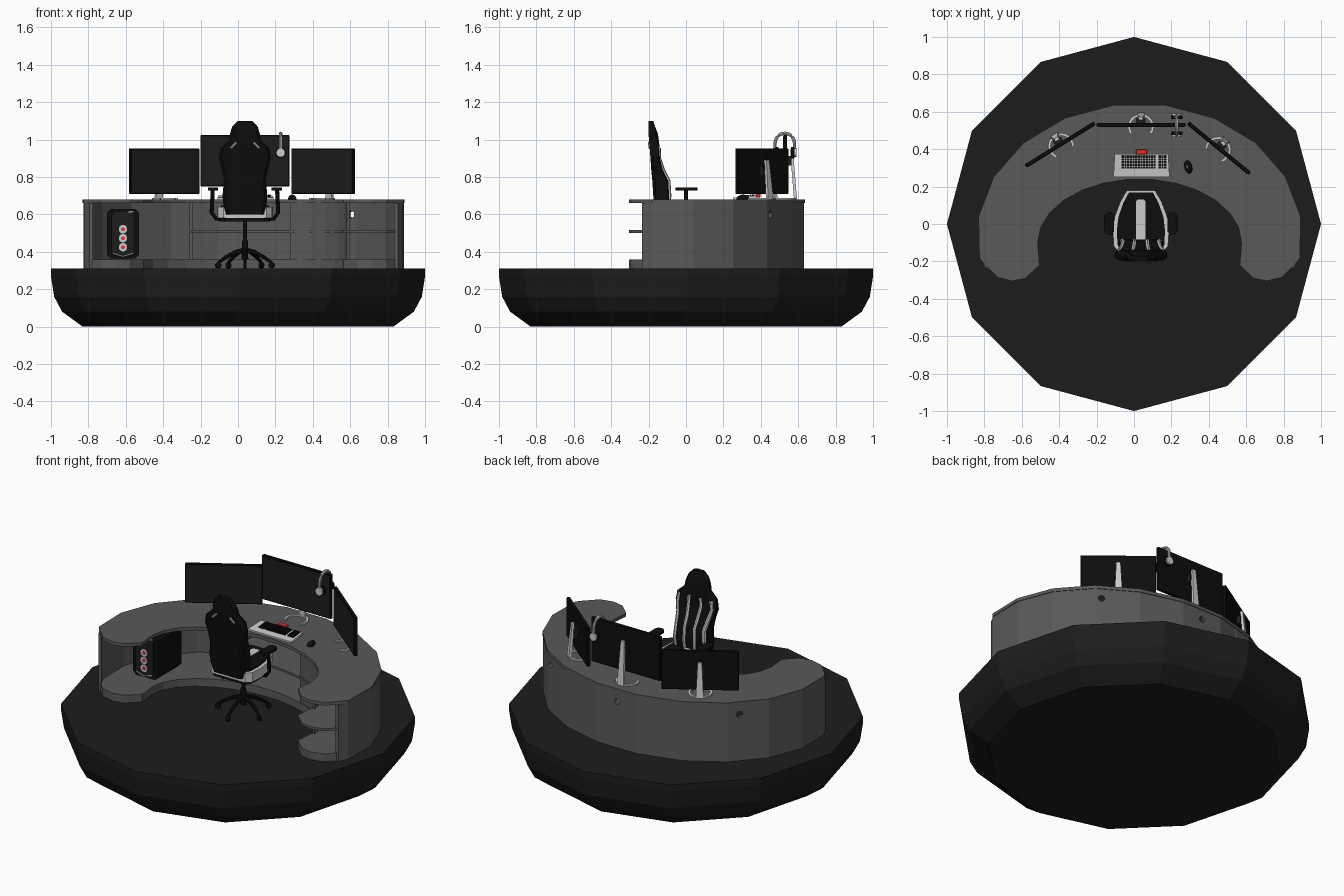
import bpy, bmesh
from math import sin, cos, pi, radians, atan2
from mathutils import Matrix, Vector

if "Cube" in bpy.data.objects:
    bpy.data.objects.remove(bpy.data.objects["Cube"])

def mat(name, r, g, b):
    m = bpy.data.materials.new(name)
    m.diffuse_color = (r, g, b, 1)
    m.use_nodes = True
    m.node_tree.nodes["Principled BSDF"].inputs["Base Color"].default_value = m.diffuse_color
    return m

BLACK = mat("black", .004, .004, .004)
DARK = mat("dark_grey", .012, .012, .012)
DESK = mat("desk_grey", .1, .1, .1)
LIGHT = mat("light_grey", .55, .55, .55)
RED = mat("red", .8, .03, .03)
T, R, I = Matrix.Translation, Matrix.Rotation, Matrix.Identity(4)

def finish(bm, name, m, M=I, smooth=False):
    bmesh.ops.recalc_face_normals(bm, faces=bm.faces)
    me = bpy.data.meshes.new(name)
    bm.to_mesh(me)
    bm.free()
    me.transform(M)
    me.materials.append(m)
    o = bpy.data.objects.new(name, me)
    bpy.context.collection.objects.link(o)
    if smooth:
        bpy.ops.object.select_all(action='DESELECT')
        o.select_set(True)
        bpy.context.view_layer.objects.active = o
        bpy.ops.object.shade_smooth_by_angle(angle=radians(40))
    return o

def loft(name, rings, m, M=I, smooth=False):
    bm = bmesh.new()
    vs = [[bm.verts.new(p) for p in r] for r in rings]
    n = len(rings[0])
    for a, b in zip(vs, vs[1:]):
        for i in range(n):
            bm.faces.new((a[i], a[(i+1) % n], b[(i+1) % n], b[i]))
    bm.faces.new(vs[0])
    bm.faces.new(vs[-1])
    return finish(bm, name, m, M, smooth)

def prism(name, pts, z0, z1, m, M=I):
    return loft(name, [[(x, y, z) for x, y in pts] for z in (z0, z1)], m, M)

def boxes(name, items, m, M=I, bevel=0):
    bm = bmesh.new()
    for c, s in items:
        bmesh.ops.create_cube(bm, size=1, matrix=T(c) @ Matrix.Diagonal((*s, 1)))
    if bevel:
        bmesh.ops.bevel(bm, geom=bm.edges[:], offset=bevel, segments=1, affect='EDGES')
    return finish(bm, name, m, M)

def tube(name, pts, radii, m, M=I, n=8):
    P = [Vector(p) for p in pts]
    if not isinstance(radii, (list, tuple)):
        radii = [radii] * len(P)
    rings = []
    for i, p in enumerate(P):
        d = (P[min(i+1, len(P)-1)] - P[max(i-1, 0)]).normalized()
        u = d.cross(Vector((0, 1, 0)) if abs(d.y) < .7 else Vector((1, 0, 0))).normalized()
        v = d.cross(u)
        if rings and u.dot(last) < 0:
            u, v = -u, -v
        last = u
        rings.append([p + radii[i]*(u*cos(2*pi*k/n) + v*sin(2*pi*k/n)) for k in range(n)])
    return loft(name, rings, m, M, True)

def disc(name, c, r, h, m, axis='Z', M=I, n=20):
    q = {'Z': I, 'Y': R(pi/2, 4, 'X'), 'X': R(pi/2, 4, 'Y')}[axis]
    bm = bmesh.new()
    bmesh.ops.create_cone(bm, cap_ends=True, segments=n, radius1=r, radius2=r, depth=h, matrix=T(c) @ q)
    return finish(bm, name, m, M, True)

# Twelve-sided platform
prof = [(.83, 0), (.94, .08), (.983, .16), (1, .27), (1, .312)]
loft("platform", [[(r*cos(i*pi/6), r*sin(i*pi/6), z) for i in range(12)] for r, z in prof], DARK)

# Horseshoe desk
CX = .03
D = T((CX, 0, 0))
def arc(rx, ry, cy, a0, a1, n):
    return [(rx*cos(radians(a0+(a1-a0)*i/n)), cy+ry*sin(radians(a0+(a1-a0)*i/n))) for i in range(n+1)]
END = [(.83, -.215), (.76, -.285), (.68, -.305), (.61, -.29), (.535, -.22)]
def outline(inset=0, a_out=190, a_in=180, both=True):
    pts = arc(.87-inset, .705-inset, -.06, a_out, -10, 11) + END + arc(.545, .34, -.1, 0, a_in, 13)
    return pts + ([(-x, y) for x, y in reversed(END)] if both else [])
prism("desk_top", outline(), .66, .68, DESK, D)
prism("desk_base", outline(.012), .31, .36, DESK, D)
prism("middle_shelf", outline(.015, 108.8, 121, False), .502, .516, DESK, D)
side = [(.825, -.235)]
outer = [(-.825, -.235)] + arc(.866, .701, -.06, 190, -10, 11) + side
inner = [(x*.975, y - .018*max(0, y)/.6) for x, y in outer]
wall = prism("desk_wall", outer + inner[::-1], .311, .66, DESK, D)
prism("drawer_front", arc(.552, .347, -.1, 0, 61, 5) + arc(.566, .361, -.1, 61, 0, 5), .36, .66, DESK, D)
boxes("dividers", [((x, .4, .51), (.016, .39, .3)) for x in (-.25, .29)], DESK)

# Cable holes through the wall
for x, y in ((.62, .455), (.03, .636), (-.64, .385)):
    a = atan2((y+.06)/.705**2, (x-CX)/.87**2)
    c = disc("hole_cutter", (0, 0, 0), .019, .15, DARK, 'X', T((x, y, .6)) @ R(a, 4, 'Z'), 12)
    c.hide_render = True
    b = wall.modifiers.new("hole", 'BOOLEAN')
    b.operation, b.object, b.solver = 'DIFFERENCE', c, 'EXACT'
    bpy.context.view_layer.objects.active = wall
    bpy.ops.object.modifier_apply(modifier=b.name)
    bpy.data.objects.remove(c)

# Monitors with arc feet
def monitor(name, x, y, ang, w, z0, z1):
    M = T((x, y, 0)) @ R(radians(ang), 4, 'Z')
    zc, h = (z0+z1)/2, z1-z0
    boxes(name + "_case", [((0, 0, zc), (w, .02, h))], BLACK, M, .003)
    boxes(name + "_screen", [((0, -.0105, zc), (w-.016, .003, h-.016))], DARK, M)
    ft = arc(.07, .07, -.01, -35, 215, 14) + arc(.056, .056, -.01, 215, -35, 14)
    prism(name + "_foot", ft, .68, .689, LIGHT, M)
    post = [(.022, .055, .685), (.012, .034, zc+.06)]
    loft(name + "_post", [[(-a, b-.008, z), (a, b-.008, z), (a, b+.008, z), (-a, b+.008, z)] for a, b, z in post], LIGHT, M)
    boxes(name + "_mount", [((0, .018, zc), (.05, .03, .05))], DARK, M)
monitor("centre_monitor", .037, .53, 0, .475, .75, 1.025)
monitor("left_monitor", -.395, .425, 31.9, .435, .71, .953)
monitor("right_monitor", .455, .405, -39.3, .426, .71, .953)

# Headset hung on the centre monitor
H = T((.228, .528, .98))
tube("headset_band", [(0, -.052, -.04)] + [(0, -y, z) for y, z in arc(.052, .054, 0, 0, 180, 10)] + [(0, .052, -.04)], .009, LIGHT, H)
for s in (-1, 1):
    disc("ear_cushion", (0, s*.042, -.05), .03, .018, BLACK, 'Y', H)
    disc("ear_cup", (0, s*.056, -.05), .024, .012, LIGHT, 'Y', H)

# Keyboard and mouse
K = T((.04, .315, .682)) @ R(radians(5), 4, 'X')
prism("keyboard_body", [(-.15, -.062), (.15, -.062), (.143, .06), (-.143, .06)], 0, .014, LIGHT, K)
keys = [((-.1+.0142*i, -.012+.0145*j, .017), (.0115, .0115, .008)) for i in range(13) for j in range(5)]
keys += [((.098+.0145*i, -.012+.0145*j, .017), (.0115, .0115, .008)) for i in range(3) for j in range(5)]
boxes("keys", keys, BLACK, K)
boxes("keyboard_accent", [((0, .072, .012), (.06, .026, .018))], RED, K, .003)
for name, m, s, dx in (("mouse", BLACK, (.021, .036, .024), 0), ("mouse_button", LIGHT, (.008, .02, .0255), -.004)):
    bm = bmesh.new()
    bmesh.ops.create_uvsphere(bm, u_segments=16, v_segments=10, radius=1)
    finish(bm, name, m, T((.29+dx, .305, .682)) @ R(radians(15), 4, 'Z') @ Matrix.Diagonal((*s, 1)), True)

# Computer tower
def chamfer(a, b, c):
    return [(-a+c, -b), (a-c, -b), (a, -b+c), (a, b-c), (a-c, b), (-a+c, b), (-a, b-c), (-a, -b+c)]
P = T((-.615, -.03, .497))
loft("tower_case", [[(x, y, z) for x, z in chamfer(.085, .133, .02)] for y in (0, .23)], BLACK, P)
loft("tower_front", [[(x, y, z) for x, z in chamfer(.06, .12, .02)] for y in (-.012, 0)], DARK, P)
for z in (.024, -.024, -.072):
    disc("fan_ring", (0, -.012, z), .0225, .008, LIGHT, 'Y', P)
    disc("fan_hub", (0, -.017, z), .01, .006, RED, 'Y', P)
boxes("tower_switch", [((.045, -.012, .117), (.03, .006, .007))], LIGHT, P)
tube("tower_trim", [(-.055, -.012, -.105), (0, -.012, -.122), (.055, -.012, -.105)], .004, LIGHT, P, 6)

# Chair: star base and column
C = T((.037, 0, 0))
for i in range(5):
    M = C @ R(-pi/2 + i*2*pi/5, 4, 'Z')
    tube("chair_leg", [(0, 0, .41), (.05, 0, .4), (.11, 0, .37), (.15, 0, .342)], [.014, .012, .01, .008], BLACK, M)
    disc("caster", (.15, 0, .328), .016, .016, BLACK, 'Y', M, 12)
tube("column", [(0, 0, .36), (0, 0, .46), (0, 0, .461), (0, 0, .57)], [.018, .016, .011, .011], BLACK, C, 12)

# Seat
half = [(.075, .18), (.11, .12), (.14, .04), (.15, -.04), (.145, -.12), (.115, -.15)]
seat = half + [(-x, y) for x, y in reversed(half)]
sc = lambda k: [(x*k, y*.5*(1+k)) for x, y in seat]
prism("seat_pan", sc(.9), .563, .585, BLACK, C)
prism("seat_shell", sc(1), .58, .64, LIGHT, C)
prism("seat_cushion", sc(.86), .62, .648, BLACK, C)
prism("seat_stripe", chamfer(.025, .115, .008), .64, .651, LIGHT, C @ T((0, .015, 0)))

# Backrest
ST = [(.60, .10, -.165, -.10), (.65, .115, -.17, -.088), (.70, .12, -.175, -.083), (.78, .112, -.18, -.088),
      (.84, .122, -.186, -.118), (.90, .14, -.19, -.138), (.955, .13, -.194, -.14), (.995, .085, -.198, -.145),
      (1.03, .08, -.2, -.15), (1.07, .068, -.2, -.165), (1.1, .038, -.2, -.175)]
loft("backrest", [[(x, (b+f)/2+y, z) for x, y in chamfer(w, (f-b)/2, .014)] for z, w, b, f in ST], BLACK, C, True)
for s in (-1, 1):
    for k, name in ((.84, "outer_stripe"), (.3, "inner_stripe")):
        tube(name, [(s*k*w, f-.007, z) for z, w, b, f in ST[1:7]], .012, LIGHT, C)
    tube("shoulder_slot", [(s*.045, -.197, .985), (s*.075, -.193, .955)], .007, LIGHT, C)
    # Armrests
    tube("arm_post", [(s*.08, 0, .572), (s*.155, 0, .578), (s*.178, 0, .61), (s*.172, 0, .735)], .011, BLACK, C)
    prism("arm_pad", chamfer(.027, .058, .014), .728, .745, BLACK, C @ T((s*.17, .003, 0)))
